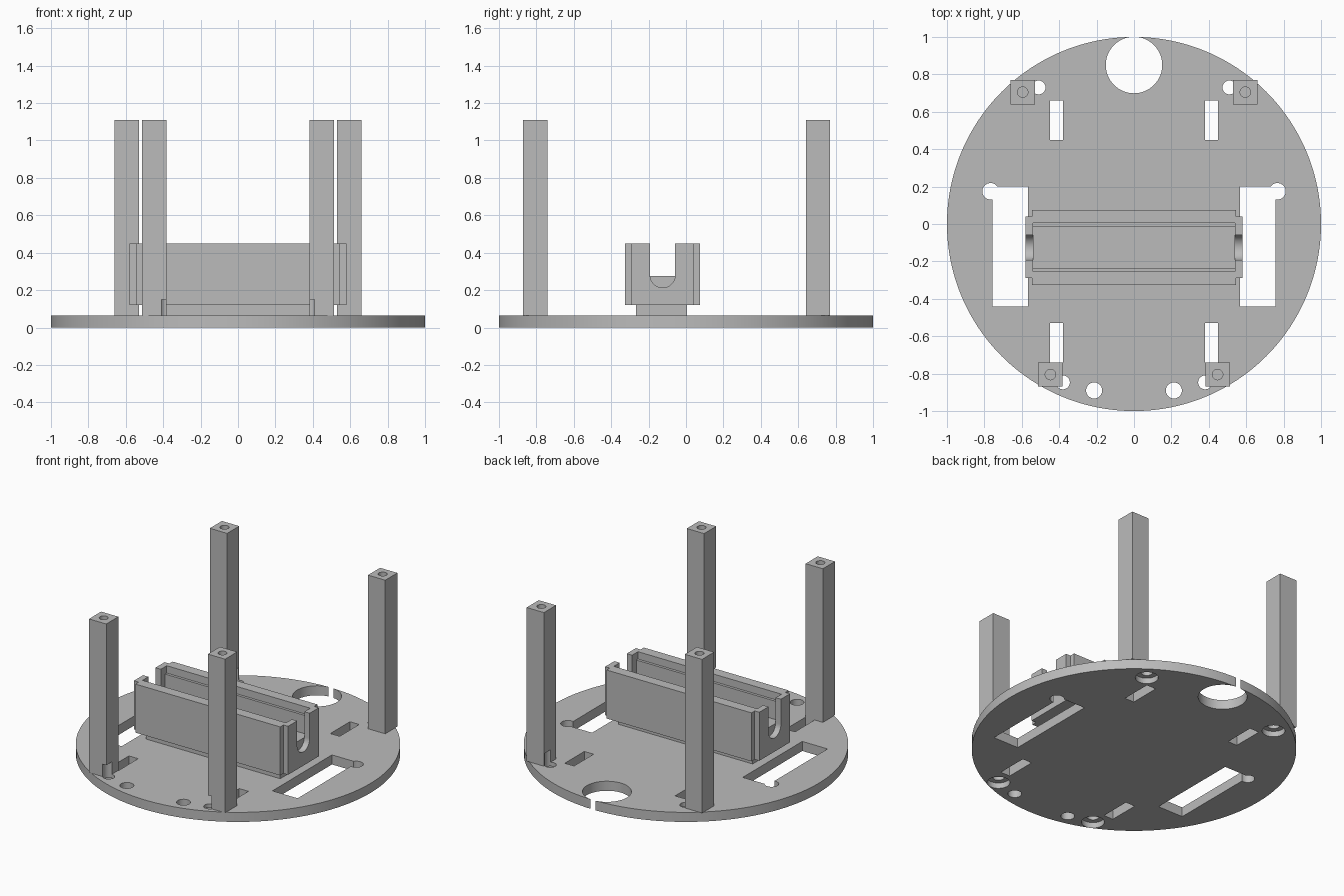
import bpy, math

default = bpy.data.objects.get("Cube")
if default:
    bpy.data.objects.remove(default, do_unlink=True)

gray = bpy.data.materials.new("plain gray")
gray.use_nodes = True
gray.diffuse_color = (0.5, 0.5, 0.5, 1)
gray.node_tree.nodes["Principled BSDF"].inputs["Base Color"].default_value = (0.5, 0.5, 0.5, 1)


def finish(name):
    ob = bpy.context.object
    ob.name = name
    ob.data.materials.append(gray)
    return ob


def box(name, x, y, z):
    """Box from (low, high) ranges."""
    mid = [(a + b) / 2 for a, b in (x, y, z)]
    bpy.ops.mesh.primitive_cube_add(size=1, location=mid)
    ob = finish(name)
    ob.scale = [b - a for a, b in (x, y, z)]
    bpy.ops.object.transform_apply(location=False, rotation=False)
    return ob


def rod(name, x, y, r, z, sides=48):
    """Upright cylinder over the z range."""
    bpy.ops.mesh.primitive_cylinder_add(vertices=sides, radius=r, depth=z[1] - z[0],
                                        location=(x, y, (z[0] + z[1]) / 2))
    return finish(name)


def combine(target, tool, operation="DIFFERENCE"):
    mod = target.modifiers.new("combine", "BOOLEAN")
    mod.operation, mod.object, mod.solver = operation, tool, "EXACT"
    bpy.context.view_layer.objects.active = target
    bpy.ops.object.modifier_apply(modifier=mod.name)
    bpy.data.objects.remove(tool, do_unlink=True)


def smooth(ob):
    bpy.ops.object.select_all(action="DESELECT")
    ob.select_set(True)
    bpy.context.view_layer.objects.active = ob
    bpy.ops.object.shade_smooth_by_angle(angle=math.radians(30))


def span(side, a, b):
    return tuple(sorted((side * a, side * b)))


TOP = 0.065
THROUGH = (-0.1, 0.2)

# Round base plate with its large rear hole
base = rod("base_plate", 0, 0, 1, (0, TOP), 192)
combine(base, rod("cutter", 0, 0.85, 0.151, THROUGH, 96))

# Post centre, screw hole centre
posts = {"rear": ((0.595, 0.705), (0.51, 0.73)),
         "front": ((0.447, -0.805), (0.38, -0.847))}

for side, label in ((1, "left"), (-1, "right")):
    # Wheel window with rounded corner relief
    combine(base, box("cutter", span(side, 0.567, 0.757), (-0.44, 0.2), THROUGH))
    combine(base, rod("cutter", side * 0.767, 0.175, 0.044, THROUGH))
    # Narrow slots and front hole
    for y in ((0.45, 0.66), (-0.74, -0.53)):
        combine(base, box("cutter", span(side, 0.38, 0.45), y, THROUGH))
    combine(base, rod("cutter", side * 0.213, -0.89, 0.043, THROUGH))

    for place, ((px, py), (hx, hy)) in posts.items():
        # Screw hole with recess underneath
        combine(base, rod("cutter", side * hx, hy, 0.037, THROUGH))
        combine(base, rod("cutter", side * hx, hy, 0.071, (-0.1, 0.038)))
        # Square post, relieved beside the screw and drilled at the top
        cx = side * px
        post = box(f"{place}_{label}_post", (cx - 0.065, cx + 0.065),
                   (py - 0.065, py + 0.065), (TOP, 1.11))
        combine(post, rod("cutter", side * hx, hy, 0.037, (0, 0.15)))
        combine(post, rod("cutter", cx, py, 0.028, (0.9, 1.2), 32))
        smooth(post)
smooth(base)

# Pedestal under the holder
box("holder_pedestal", (-0.505, 0.505), (-0.268, 0.005), (TOP, 0.12))

# Open holder with narrower end caps
MID = -0.125
holder = box("holder", (-0.545, 0.545), (MID - 0.2, MID + 0.2), (0.12, 0.45))
combine(holder, box("caps", (-0.58, 0.58), (MID - 0.165, MID + 0.165), (0.12, 0.45)), "UNION")

# Stepped channel along the holder
for half, floor in ((0.13, 0.40), (0.112, 0.275)):
    combine(holder, box("cutter", (-0.54, 0.54), (MID - half, MID + half), (floor, 0.6)))

# U-shaped notch in each end wall
for side in (1, -1):
    x = span(side, 0.54, 0.7)
    combine(holder, box("cutter", x, (MID - 0.067, MID + 0.067), (0.28, 0.6)))
    bpy.ops.mesh.primitive_cylinder_add(vertices=48, radius=0.067, depth=0.16,
                                        location=(side * 0.62, MID, 0.28),
                                        rotation=(0, math.pi / 2, 0))
    combine(holder, finish("cutter"))
smooth(holder)
